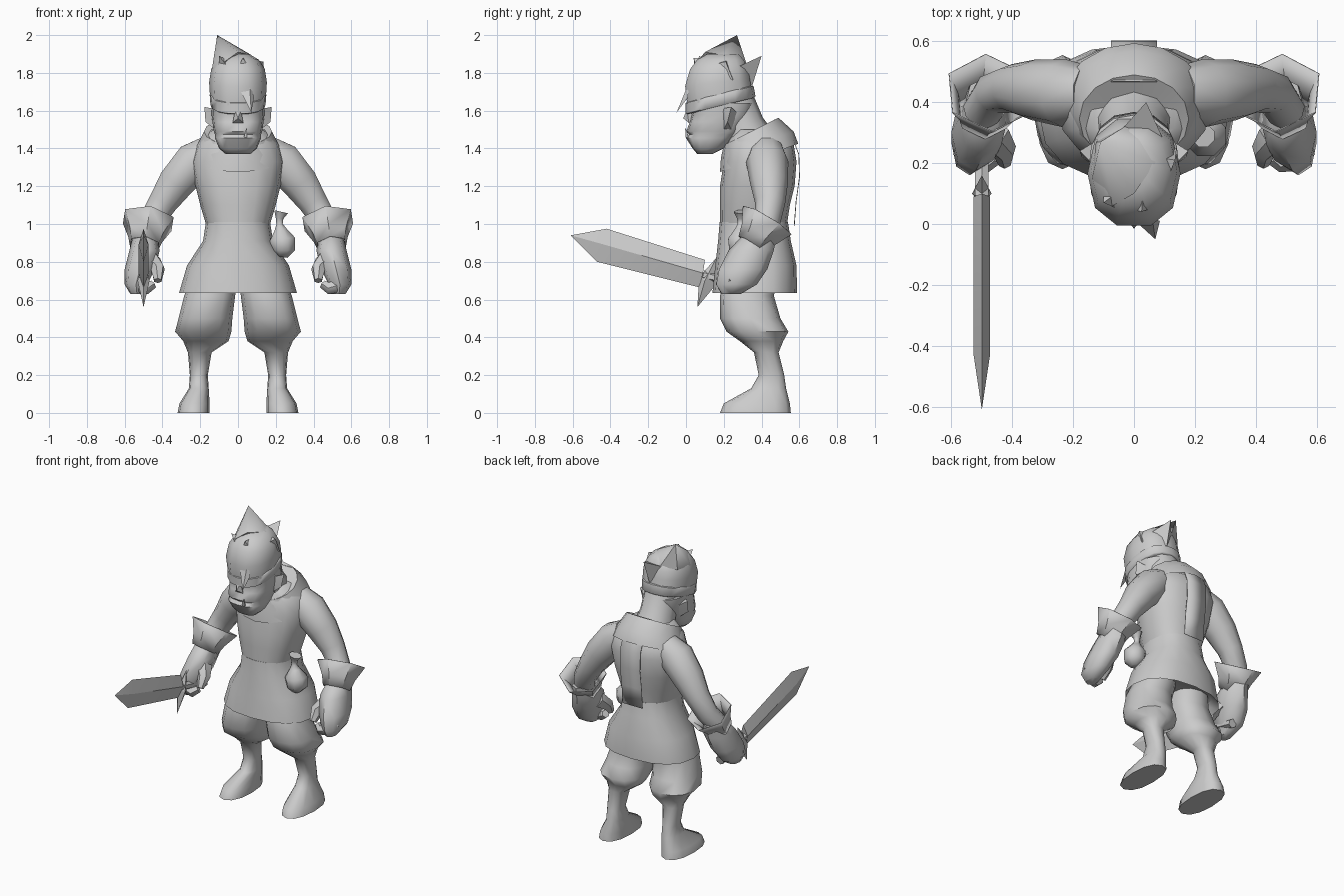
import bpy, bmesh, math
from mathutils import Vector

cube = bpy.data.objects.get("Cube")
if cube:
    bpy.data.objects.remove(cube, do_unlink=True)

grey = bpy.data.materials.new("plain_grey")
grey.use_nodes = True
tone = (0.6, 0.6, 0.6, 1)
grey.diffuse_color = tone
shader = next(n for n in grey.node_tree.nodes if n.type == 'BSDF_PRINCIPLED')
shader.inputs["Base Color"].default_value = tone
BOTH = (("left_", 1), ("right_", -1))


def finish(name, bm, thickness=0, angle=55):
    bmesh.ops.recalc_face_normals(bm, faces=bm.faces[:])
    mesh = bpy.data.meshes.new(name)
    bm.to_mesh(mesh)
    bm.free()
    mesh.materials.append(grey)
    obj = bpy.data.objects.new(name, mesh)
    bpy.context.collection.objects.link(obj)
    if thickness:
        shell = obj.modifiers.new("shell", 'SOLIDIFY')
        shell.thickness = thickness
    bpy.ops.object.select_all(action='DESELECT')
    obj.select_set(True)
    bpy.context.view_layer.objects.active = obj
    bpy.ops.object.shade_smooth_by_angle(angle=math.radians(angle))


def skin(name, rings, caps=(True, True), **options):
    """Join successive rings of points into one surface."""
    bm = bmesh.new()
    loops = [[bm.verts.new(p) for p in ring] for ring in rings]
    n = len(loops[0])
    for a, b in zip(loops, loops[1:]):
        for i in range(n):
            j = (i + 1) % n
            bm.faces.new((a[i], a[j], b[j], b[i]))
    for use, loop in zip(caps, (loops[0], loops[-1])):
        if use:
            bm.faces.new(loop)
    finish(name, bm, **options)


def bend(value, power):
    return math.copysign(abs(value) ** power, value)


def stack(name, rows, n=16, power=0.85, side=1, **options):
    """Level rings: height, x range, y range and optional backward slope."""
    rings = []
    for z, x0, x1, y0, y1, *slope in rows:
        tilt = slope[0] if slope else 0
        ring = []
        for i in range(n):
            a = math.tau * i / n
            dx = bend(math.cos(a), power) * (x1 - x0) / 2
            dy = bend(math.sin(a), power) * (y1 - y0) / 2
            ring.append((side * ((x0 + x1) / 2 + dx), (y0 + y1) / 2 + dy, z + tilt * dy))
        rings.append(ring)
    skin(name, rings, **options)


def centred(rows):
    return [(z, -w, w, *rest) for z, w, *rest in rows]


def tube(name, path, n=8, side=1, **options):
    """Rings of given radius square to a path."""
    points = [Vector(p[:3]) for p in path]
    rings = []
    for i, p in enumerate(points):
        along = points[min(i + 1, len(points) - 1)] - points[max(i - 1, 0)]
        u = Vector((0, 1, 0)).cross(along).normalized()
        v = along.cross(u).normalized()
        ring = []
        for k in range(n):
            a = math.tau * (k + 0.5) / n
            q = p + path[i][3] * (u * math.cos(a) + v * math.sin(a))
            ring.append((q.x * side, q.y, q.z))
        rings.append(ring)
    skin(name, rings, **options)


def hull(name, points, side=1, angle=25):
    bm = bmesh.new()
    for x, y, z in points:
        bm.verts.new((x * side, y, z))
    result = bmesh.ops.convex_hull(bm, input=bm.verts[:])
    loose = [v for v in result["geom_interior"] if isinstance(v, bmesh.types.BMVert)]
    bmesh.ops.delete(bm, geom=loose, context='VERTS')
    finish(name, bm, angle=angle)


# Tunic, skirt and hood collar
stack("tunic", centred([
    (1.5, .14, .25, .48), (1.42, .22, .21, .57), (1.33, .25, .2, .585),
    (1.2, .225, .18, .575), (1.1, .2, .18, .55), (1, .17, .18, .535)]))
stack("skirt", centred([
    (1.01, .17, .178, .54), (.91, .185, .17, .555), (.78, .27, .155, .585),
    (.635, .312, .14, .588), (.7, .27, .18, .54)]))
stack("collar", centred([
    (1.35, .245, .18, .594, .36), (1.42, .215, .185, .57, .36),
    (1.49, .18, .2, .49, .5), (1.46, .095, .22, .41, .55)]),
    power=1, caps=(False, False))

# Cloth strip down the back
bm = bmesh.new()
strip = [[bm.verts.new((x, y, z)) for x in (-.075, .075)] for y, z in (
    (.47, 1.555), (.56, 1.47), (.599, 1.37), (.603, 1.25), (.585, 1.12), (.575, .99))]
for a, b in zip(strip, strip[1:]):
    bm.faces.new((a[0], a[1], b[1], b[0]))
finish("back_strip", bm, thickness=0.004)

# Neck and head
tube("neck", [(0, .36, 1.38, .15), (0, .3, 1.52, .115), (0, .25, 1.64, .115)], n=10)
stack("head", centred([
    (1.37, .065, .06, .14), (1.4, .1, .035, .2), (1.455, .122, 0, .26),
    (1.475, .122, .016, .28), (1.49, .128, .002, .3), (1.54, .135, .02, .32),
    (1.58, .14, .03, .35), (1.64, .142, .01, .36)]), power=0.75)
stack("head_band", centred([
    (1.625, .138, .01, .362, .25), (1.63, .146, -.002, .368, .25),
    (1.685, .15, -.002, .358, .25), (1.69, .145, .01, .35, .25)]), power=0.85)
hull("nose", [(0, -.015, 1.56), (.028, .015, 1.535), (-.028, .015, 1.535),
              (.016, .005, 1.605), (-.016, .005, 1.605), (0, .06, 1.57)], angle=50)
tube("tooth", [(.04, .005, 1.46, .012), (.045, -.002, 1.505, .003)], n=4)
for label, s in BOTH:
    hull(label + "ear", [(.12, .2, 1.5), (.13, .19, 1.61), (.178, .24, 1.62),
                         (.172, .22, 1.54), (.13, .27, 1.59), (.12, .24, 1.5)], s)

# Swept hair rising to a leaning crest, with pointed tufts
stack("hair", centred([
    (1.67, .148, 0, .355, .25), (1.75, .153, -.012, .345, .12), (1.82, .142, .015, .335),
    (1.87, .11, .055, .31), (1.9, .06, .11, .28)]), n=10)
hull("crest", [
    (-.11, .27, 2), (-.138, .15, 1.82), (-.125, .27, 1.83), (-.07, .06, 1.86),
    (.0, .1, 1.91), (.07, .2, 1.895), (.08, .28, 1.85), (-.03, .32, 1.85)], angle=50)
for name, tip, foot in (
        ("back_tuft", (.04, .4, 1.89), ((-.05, .3, 1.84), (.1, .27, 1.83), (.03, .35, 1.73))),
        ("left_tuft", (.135, .21, 1.86), ((.1, .12, 1.84), (.14, .25, 1.76), (.07, .22, 1.87))),
        ("front_tuft", (-.1, .07, 1.89), ((-.1, .12, 1.8), (-.03, .04, 1.8), (-.06, .1, 1.87))),
        ("small_tuft", (.025, .04, 1.88), ((-.01, .05, 1.8), (.08, .06, 1.8), (.03, .11, 1.88))),
        ("forelock", (.07, -.05, 1.59), ((.015, .0, 1.7), (.085, .01, 1.67), (.06, .02, 1.76)))):
    hull(name, (tip, *foot))

for label, s in BOTH:
    # Arms, open cuffs and curled hands
    tube(label + "arm", [
        (.15, .43, 1.385, .09), (.23, .43, 1.33, .112), (.33, .44, 1.215, .1),
        (.4, .445, 1.11, .08), (.46, .43, 1.01, .07), (.5, .37, .92, .065)], n=10, side=s)
    tube(label + "cuff", [
        (.475, .43, 1.02, .15), (.487, .385, .945, .105), (.495, .35, .89, .085)],
        n=6, side=s, caps=(False, False), thickness=0.004, angle=30)
    stack(label + "hand", [
        (.94, .43, .555, .3, .48), (.86, .415, .575, .225, .465), (.76, .44, .6, .175, .43),
        (.68, .48, .6, .16, .375), (.63, .5, .57, .19, .29)], n=8, power=.9, side=s)
    tube(label + "fingers", [
        (.55, .25, .71, .05), (.53, .215, .67, .045), (.48, .205, .66, .035),
        (.45, .22, .68, .025)], n=6, side=s)
    tube(label + "thumb", [
        (.46, .29, .8, .055), (.425, .24, .76, .04), (.425, .2, .7, .022)], n=6, side=s)

    # Baggy breeches, shins and feet
    stack(label + "leg", [
        (.76, 0, .23, .22, .5), (.62, .015, .285, .18, .465), (.5, .03, .315, .18, .5),
        (.43, .035, .333, .215, .542), (.38, .05, .29, .285, .515), (.32, .14, .265, .36, .49),
        (.2, .16, .255, .385, .52), (.13, .155, .26, .345, .53),
        (.05, .15, .31, .2, .55), (0, .15, .32, .18, .555)], n=12, side=s)

# Tied pouch on the belt
tube("pouch", [
    (.235, .29, .825, .03), (.24, .29, .86, .066), (.235, .29, .92, .072),
    (.225, .29, .97, .035), (.22, .29, 1, .018), (.22, .29, 1.03, .022),
    (.228, .29, 1.065, .04)], n=8)

# Short sword in the right hand
X = -.5
hull("blade", [(X, -.61, .94), (X, -.42, .975), (X, -.47, .8), (X, .1, .81), (X, .07, .665),
               (X + .027, -.43, .89), (X - .027, -.43, .89),
               (X + .027, .09, .74), (X - .027, .09, .74)])
hull("guard", [(X, .16, .82), (X, .06, .56), (X + .032, .1, .7), (X - .032, .1, .7),
               (X, .16, .68), (X, .07, .72)])
tube("grip", [(X, .09, .73, .025), (X, .3, .68, .025), (X, .35, .665, .03)], n=6)
